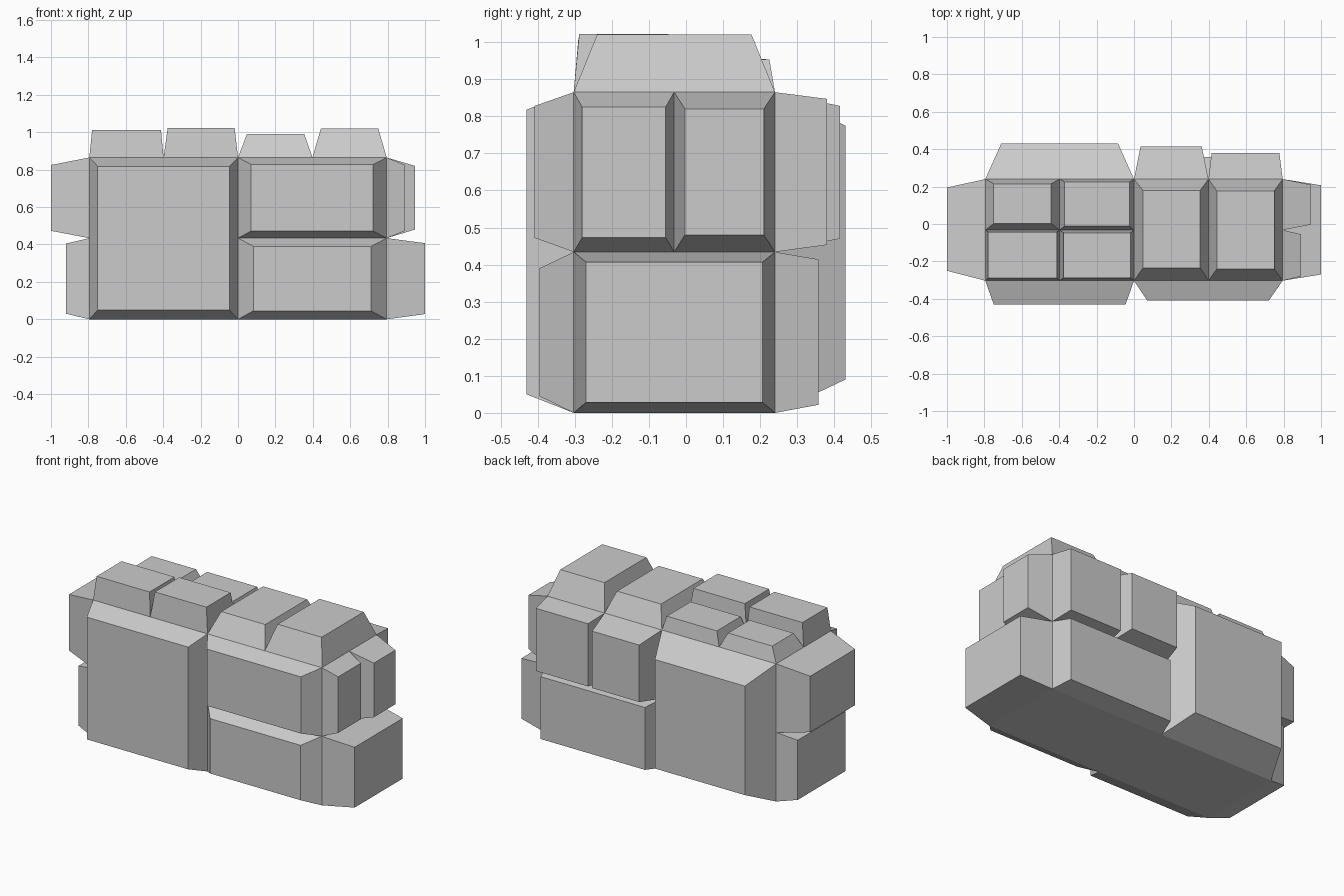
import bpy
import bmesh
from mathutils import Vector

cube = bpy.data.objects.get("Cube")
if cube:
    bpy.data.objects.remove(cube, do_unlink=True)

GREY = (0.6, 0.6, 0.6, 1)
grey = bpy.data.materials.new("plain grey")
grey.use_nodes = True
grey.diffuse_color = GREY
grey.node_tree.nodes["Principled BSDF"].inputs["Base Color"].default_value = GREY

# Core body limits and the seams that divide its sides
X0, XS, X1 = -0.795, 0.0, 0.795
XL, XR = -0.398, 0.398
Y0, YS, Y1 = -0.303, -0.032, 0.24
Z0, ZS, Z1 = 0.0, 0.434, 0.865


def rectangle(bm, axis, level, rect):
    """Four corners of a rectangle (a0, a1, b0, b1) on a plane across axis."""
    a0, a1, b0, b1 = rect
    verts = []
    for a, b in ((a0, b0), (a1, b0), (a1, b1), (a0, b1)):
        co = [a, b]
        co.insert(axis, level)
        verts.append(bm.verts.new(Vector(co)))
    return verts


def block(name, axis, base, base_rect, tip, tip_rect):
    """Tapered block rising from base to tip along axis."""
    bm = bmesh.new()
    low = rectangle(bm, axis, base, base_rect)
    high = rectangle(bm, axis, tip, tip_rect)
    bm.faces.new(low)
    bm.faces.new(high)
    for i in range(4):
        j = (i + 1) % 4
        bm.faces.new((low[i], low[j], high[j], high[i]))
    bmesh.ops.recalc_face_normals(bm, faces=bm.faces)
    mesh = bpy.data.meshes.new(name)
    bm.to_mesh(mesh)
    bm.free()
    mesh.materials.append(grey)
    obj = bpy.data.objects.new(name, mesh)
    bpy.context.collection.objects.link(obj)


# Core body
block("core", 2, Z0, (X0, X1, Y0, Y1), Z1, (X0, X1, Y0, Y1))

# Front blocks
block("front_tall_block", 1, Y0, (X0, XS, Z0, Z1), -0.43, (-0.75, -0.045, 0.05, 0.818))
block("front_upper_block", 1, Y0, (XS, X1, ZS, Z1), -0.408, (0.07, 0.722, 0.472, 0.828))
block("front_lower_block", 1, Y0, (XS, X1, Z0, ZS), -0.395, (0.082, 0.712, 0.045, 0.39))

# Back blocks
block("back_tall_block", 1, Y1, (X0, XS, Z0, Z1), 0.43, (-0.71, -0.085, 0.09, 0.775))
block("back_upper_inner_block", 1, Y1, (XS, XR, ZS, Z1), 0.415, (0.035, 0.362, 0.47, 0.828))
block("back_upper_outer_block", 1, Y1, (XR, X1, ZS, Z1), 0.38, (0.415, 0.777, 0.453, 0.847))
block("back_lower_block", 1, Y1, (XS, X1, Z0, ZS), 0.358, (0.035, 0.76, 0.022, 0.414))

# Left side blocks
block("left_lower_block", 0, X1, (Y0, Y1, Z0, ZS), 1.0, (-0.27, 0.207, 0.028, 0.407))
block("left_upper_front_block", 0, X1, (Y0, YS, ZS, Z1), 0.893, (-0.28, -0.055, 0.473, 0.825))
block("left_upper_back_block", 0, X1, (YS, Y1, ZS, Z1), 0.947, (-0.003, 0.21, 0.48, 0.82))

# Right side blocks
block("right_upper_block", 0, X0, (Y0, Y1, ZS, Z1), -1.0, (-0.25, 0.195, 0.473, 0.825))
block("right_lower_block", 0, X0, (Y0, Y1, Z0, ZS), -0.92, (-0.27, 0.205, 0.03, 0.405))

# Top blocks
block("top_front_outer_block", 2, Z1, (X0, XL, Y0, YS), 1.013, (-0.78, -0.412, -0.29, -0.042))
block("top_front_inner_block", 2, Z1, (XL, XS, Y0, YS), 1.022, (-0.376, -0.018, -0.288, -0.047))
block("top_back_outer_block", 2, Z1, (X0, XL, YS, Y1), 0.955, (-0.75, -0.443, 0.002, 0.215))
block("top_back_inner_block", 2, Z1, (XL, XS, YS, Y1), 0.953, (-0.372, -0.024, -0.012, 0.225))
block("top_long_inner_block", 2, Z1, (XS, XR, Y0, Y1), 0.992, (0.048, 0.354, -0.235, 0.18))
block("top_long_outer_block", 2, Z1, (XR, X1, Y0, Y1), 1.02, (0.443, 0.75, -0.24, 0.177))
